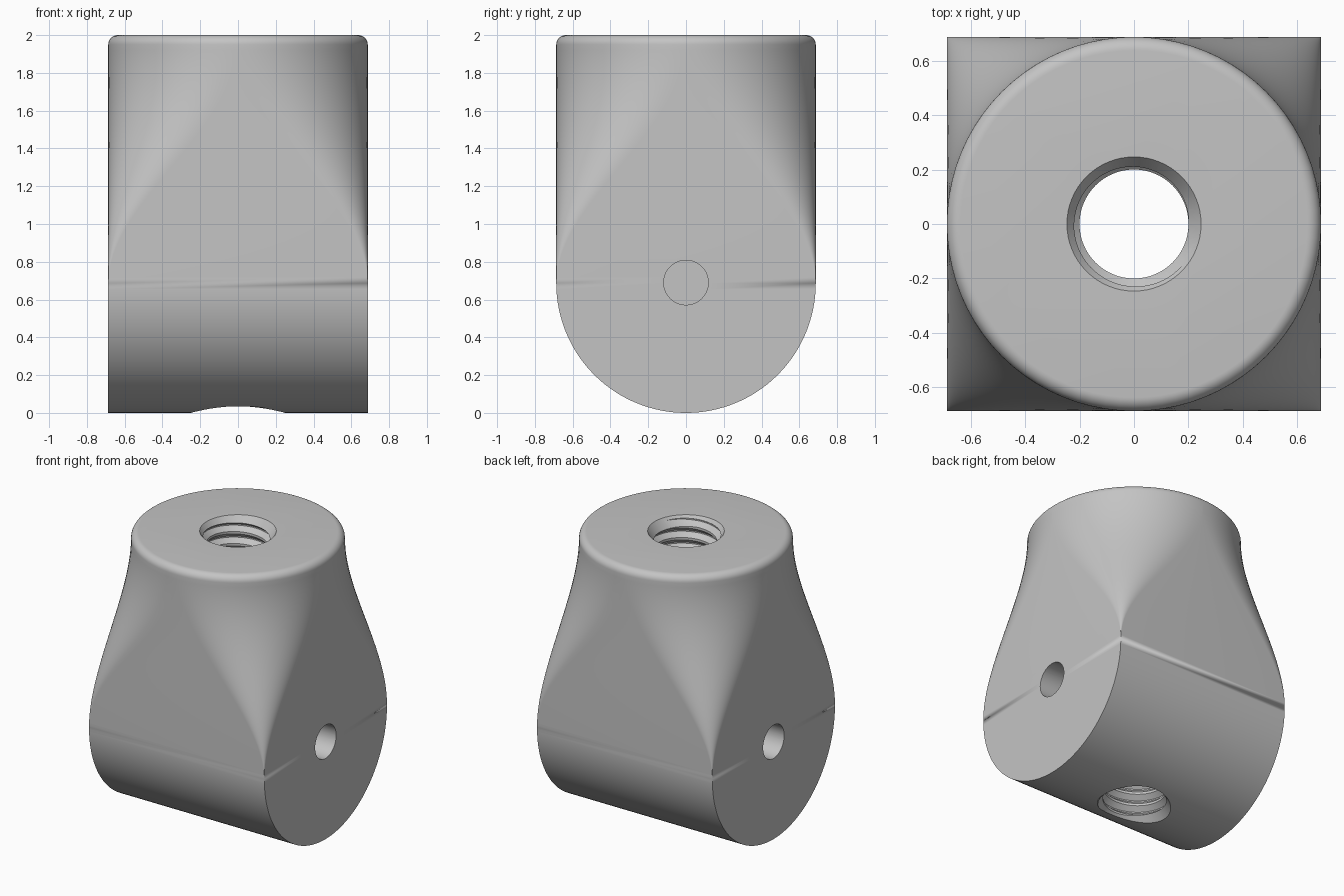
import bpy, bmesh, math
from mathutils import Matrix

if "Cube" in bpy.data.objects:
    bpy.data.objects.remove(bpy.data.objects["Cube"])

HALF = 0.687          # half width, also the radius of the rounded base
TOP, FILLET = 2.0, 0.05
BORE, ROOT, PITCH = 0.2, 0.233, 0.085

grey = bpy.data.materials.new("plain_grey")
grey.use_nodes = True
grey.diffuse_color = (0.55, 0.55, 0.55, 1)
grey.node_tree.nodes["Principled BSDF"].inputs["Base Color"].default_value = (0.55, 0.55, 0.55, 1)


def make_object(name, bm):
    bmesh.ops.remove_doubles(bm, verts=bm.verts, dist=1e-5)
    bmesh.ops.recalc_face_normals(bm, faces=bm.faces)
    mesh = bpy.data.meshes.new(name)
    bm.to_mesh(mesh)
    bm.free()
    mesh.materials.append(grey)
    obj = bpy.data.objects.new(name, mesh)
    bpy.context.collection.objects.link(obj)
    return obj


def ring(bm, z, hx, hy, r, steps=20):
    """Rounded rectangle outline at height z."""
    verts = []
    for corner, (sx, sy) in enumerate(((1, 1), (-1, 1), (-1, -1), (1, -1))):
        for k in range(steps + 1):
            a = math.pi / 2 * (corner + k / steps)
            verts.append(bm.verts.new((sx * (hx - r) + r * math.cos(a),
                                       sy * (hy - r) + r * math.sin(a), z)))
    return verts


def body():
    bm = bmesh.new()
    rings = []
    # half-cylinder base
    for k in range(33):
        a = math.pi / 2 * k / 32
        rings.append(ring(bm, HALF * (1 - math.cos(a)), HALF, HALF * math.sin(a), 0))
    # square section easing into a circle
    low, high = HALF, TOP - FILLET
    for k in range(1, 41):
        t = k / 40
        rings.append(ring(bm, low + (high - low) * t, HALF, HALF, HALF * t * t * (3 - 2 * t)))
    # rounded top rim
    for k in range(1, 9):
        a = math.pi / 2 * k / 8
        h = HALF - FILLET * (1 - math.cos(a))
        rings.append(ring(bm, high + FILLET * math.sin(a), h, h, h))
    for lower, upper in zip(rings, rings[1:]):
        n = len(lower)
        for i in range(n):
            j = (i + 1) % n
            bm.faces.new((lower[i], lower[j], upper[j], upper[i]))
    bm.faces.new(rings[-1])
    bmesh.ops.dissolve_degenerate(bm, dist=1e-5, edges=bm.edges)
    return make_object("pivot_block", bm)


def thread_cutter(n=64):
    """Helical grid, clamped flat at both ends."""
    bm = bmesh.new()
    profile = ((0, BORE), (0.2, BORE), (0.55, ROOT), (0.65, ROOT))
    m = len(profile)
    z0, z1 = -0.1, TOP + 0.1
    rows = []
    for j in range(int((z1 - z0) / PITCH + 5) * m):
        frac, radius = profile[j % m]
        row = []
        for i in range(n):
            z = z0 + PITCH * (j // m + frac + i / n - 2)
            r = radius if z0 < z < z1 else ROOT
            a = math.tau * i / n
            row.append(bm.verts.new((r * math.cos(a), r * math.sin(a), min(max(z, z0), z1))))
        rows.append(row)
    for j in range(len(rows) - m - 1):
        for i in range(n):
            s, k = (j, i + 1) if i < n - 1 else (j + m, 0)
            bm.faces.new((rows[j][i], rows[s][k], rows[s + 1][k], rows[j + 1][i]))
    bmesh.ops.remove_doubles(bm, verts=bm.verts, dist=1e-5)
    bmesh.ops.holes_fill(bm, edges=[e for e in bm.edges if e.is_boundary], sides=0)
    return make_object("thread_cutter", bm)


def cone_cutter(name, r1, r2, depth, matrix):
    bm = bmesh.new()
    bmesh.ops.create_cone(bm, cap_ends=True, segments=64, radius1=r1, radius2=r2,
                          depth=depth, matrix=matrix)
    return make_object(name, bm)


def cut(target, cutter):
    mod = target.modifiers.new("cut", "BOOLEAN")
    mod.operation, mod.solver, mod.object = "DIFFERENCE", "EXACT", cutter
    bpy.context.view_layer.objects.active = target
    bpy.ops.object.modifier_apply(modifier=mod.name)
    bpy.data.objects.remove(cutter)


block = body()

# threaded bore with a countersink at each end
cut(block, thread_cutter())
cut(block, cone_cutter("top_countersink", 0.19, 0.265, 0.1, Matrix.Translation((0, 0, TOP - 0.025))))
cut(block, cone_cutter("base_countersink", 0.30, 0.19, 0.11, Matrix.Translation((0, 0, 0.005))))

# blind pivot hole on each side
for side in (-1, 1):
    place = Matrix.Translation((side * HALF, 0, 0.69)) @ Matrix.Rotation(math.pi / 2, 4, "Y")
    cut(block, cone_cutter("pivot_hole", 0.118, 0.118, 0.6, place))

bpy.ops.object.select_all(action="DESELECT")
block.select_set(True)
bpy.context.view_layer.objects.active = block
bpy.ops.object.shade_smooth_by_angle(angle=math.radians(25))
